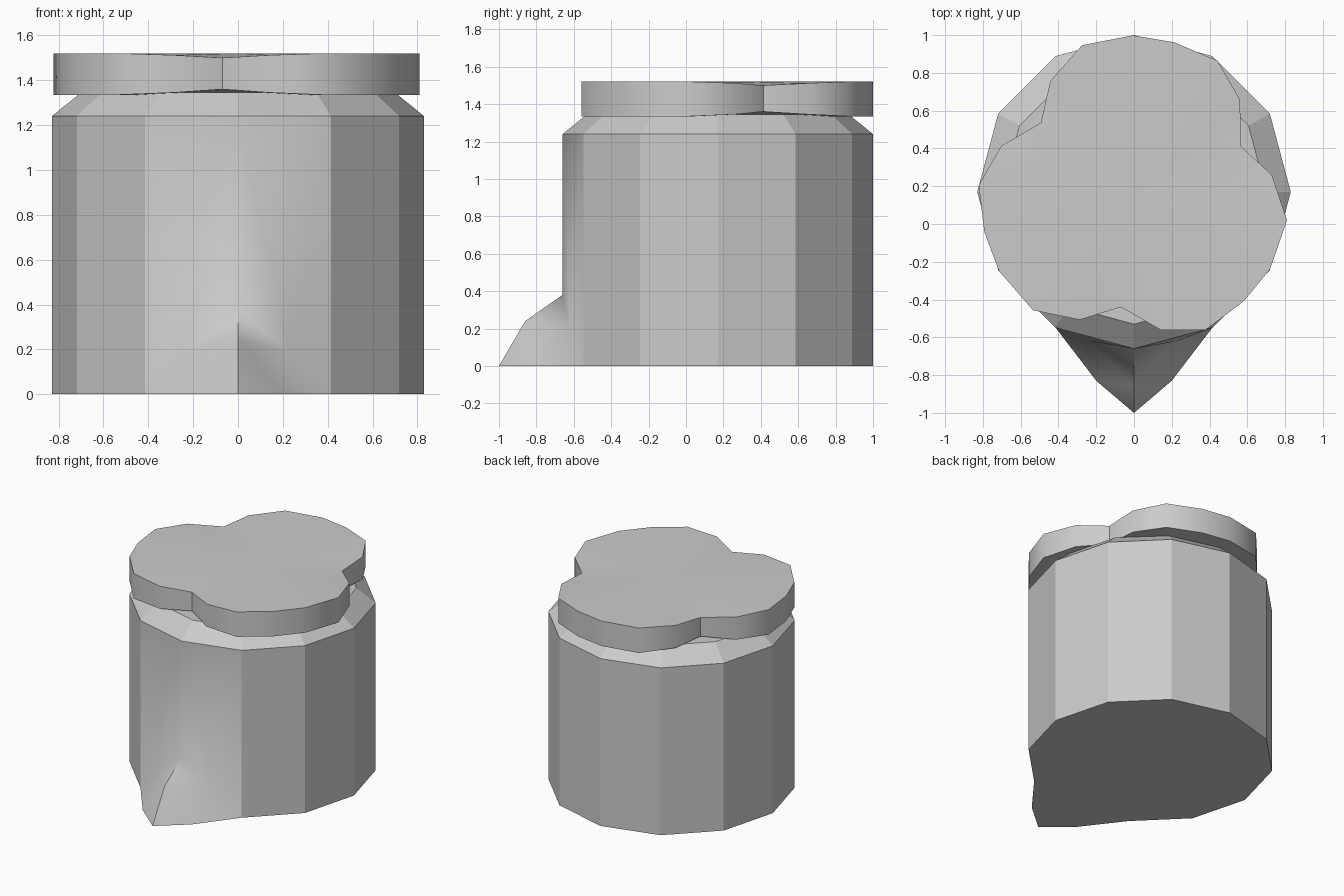
import bpy, bmesh
from math import cos, sin, radians

if "Cube" in bpy.data.objects:
    bpy.data.objects.remove(bpy.data.objects["Cube"])

CY = 0.17  # axis of the jar


def finish(bm, name):
    bmesh.ops.recalc_face_normals(bm, faces=bm.faces)
    for f in bm.faces:
        f.smooth = True
    me = bpy.data.meshes.new(name)
    bm.to_mesh(me)
    bm.free()
    ob = bpy.data.objects.new(name, me)
    bpy.context.collection.objects.link(ob)
    return ob


# Body: twelve-sided jar with sloped shoulder and a spout at the front foot
bm = bmesh.new()


def ring(r, z):
    # index 0 is the front corner, running counter-clockwise
    return [bm.verts.new((r * cos(radians(30 * k - 90)), CY + r * sin(radians(30 * k - 90)), z))
            for k in range(12)]


low, mid, top = ring(0.83, 0), ring(0.83, 1.24), ring(0.70, 1.345)
peak = low[0]                      # front corner becomes the top of the spout
peak.co.z = 0.38
for k in range(12):
    n = (k + 1) % 12
    bm.faces.new((mid[k], mid[n], top[n], top[k]))
    if 0 < k < 11:
        bm.faces.new((low[k], low[n], mid[n], mid[k]))
bm.faces.new(top)

knee = bm.verts.new((0, -0.86, 0.24))
tip = bm.verts.new((0, -1.0, 0))
cheeks, feet = [], []
for s, k in ((1, 1), (-1, 11)):
    cheek = bm.verts.new((s * 0.23, -0.62, 0.19))
    foot = bm.verts.new((s * 0.20, -0.83, 0))
    cheeks.append(cheek)
    feet.append(foot)
    bm.faces.new((peak, cheek, low[k], mid[k], mid[0]))
    bm.faces.new((peak, knee, cheek))
    bm.faces.new((knee, foot, cheek))
    bm.faces.new((knee, tip, foot))
    bm.faces.new((foot, low[k], cheek))
bm.faces.new([tip, feet[0]] + low[1:] + [feet[1]])

# Keep jar edges crisp, blend the spout sides
for e in bm.edges:
    vs = set(e.verts)
    e.smooth = bool(vs & set(cheeks)) or vs == {peak, mid[0]} \
        or (knee in vs and bool(vs & set(feet)))
finish(bm, "jar_body")

# Lid: three-lobed slab, one lobe outline turned three times
lobe = [(-0.07, -0.61), (0.14, -0.73), (0.38, -0.73), (0.58, -0.58),
        (0.72, -0.41), (0.81, -0.15), (0.73, 0.09)]
heights = [(1.36, 1.50), (1.345, 1.512)] + [(1.335, 1.52)] * 4 + [(1.345, 1.512)]
bm = bmesh.new()
bottom, upper = [], []
for t in range(3):
    c, s = cos(radians(120 * t)), sin(radians(120 * t))
    for (x, y), (z0, z1) in zip(lobe, heights):
        px, py = c * x - s * y, CY + s * x + c * y
        bottom.append(bm.verts.new((px, py, z0)))
        upper.append(bm.verts.new((px, py, z1)))
hub0 = bm.verts.new((0, CY, 1.335))
hub1 = bm.verts.new((0, CY, 1.52))
count = len(upper)
for i in range(count):
    j = (i + 1) % count
    bm.faces.new((bottom[i], bottom[j], upper[j], upper[i]))
    bm.faces.new((upper[i], upper[j], hub1))
    bm.faces.new((bottom[j], bottom[i], hub0))
lid = finish(bm, "lobed_lid")
bpy.context.view_layer.objects.active = lid
lid.select_set(True)
bpy.ops.object.shade_smooth_by_angle(angle=radians(40))
